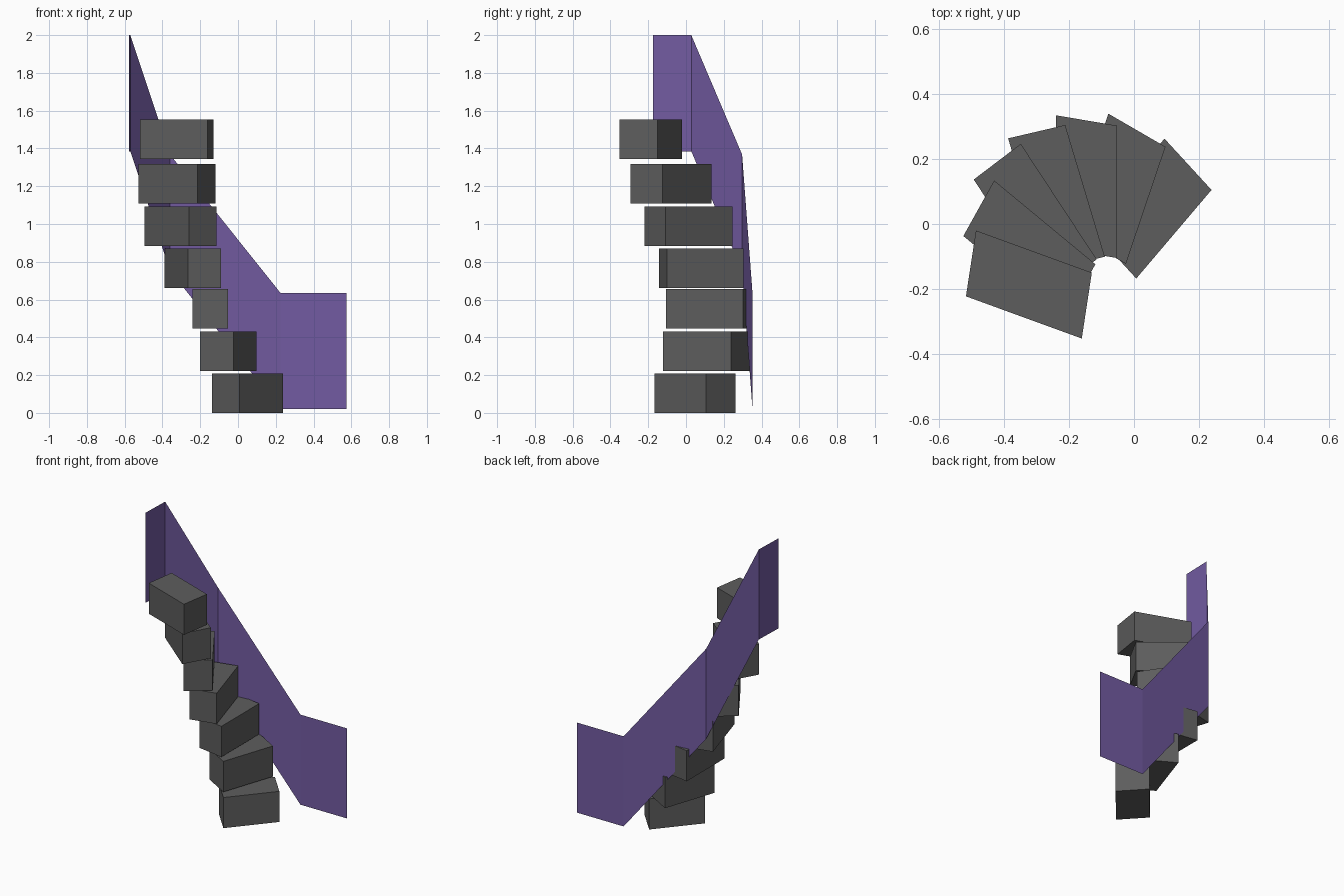
import bpy

if "Cube" in bpy.data.objects:
    bpy.data.objects.remove(bpy.data.objects["Cube"])


def make_material(name, color):
    mat = bpy.data.materials.new(name)
    mat.diffuse_color = color
    mat.use_nodes = True
    mat.node_tree.nodes["Principled BSDF"].inputs["Base Color"].default_value = mat.diffuse_color
    return mat


def make_object(name, verts, faces, mat):
    mesh = bpy.data.meshes.new(name)
    mesh.from_pydata(verts, [], faces)
    mesh.materials.append(mat)
    obj = bpy.data.objects.new(name, mesh)
    bpy.context.collection.objects.link(obj)
    return obj


stone = make_material("dark_grey", (0.11, 0.11, 0.11, 1))
purple = make_material("purple", (0.17, 0.105, 0.36, 1))

# Winding steps: bottom z, inner front corner, long edge, short edge
STEP_HEIGHT = 0.209
steps = [
    (0.000, (0.007, -0.168), (0.232, 0.273), (-0.145, 0.158)),
    (0.221, (-0.025, -0.123), (0.122, 0.361), (-0.176, 0.102)),
    (0.446, (-0.052, -0.105), (0.000, 0.408), (-0.188, 0.032)),
    (0.660, (-0.090, -0.101), (-0.122, 0.406), (-0.176, -0.041)),
    (0.884, (-0.115, -0.109), (-0.234, 0.356), (-0.145, -0.110)),
    (1.109, (-0.119, -0.124), (-0.312, 0.258), (-0.095, -0.171)),
    (1.345, (-0.130, -0.150), (-0.357, 0.130), (-0.031, -0.203)),
]
for i, (z, (x, y), (lx, ly), (sx, sy)) in enumerate(steps):
    plan = [(x, y), (x + lx, y + ly), (x + lx + sx, y + ly + sy), (x + sx, y + sy)]
    # Keep the outline anticlockwise so faces point outwards
    if lx * sy - ly * sx < 0:
        plan.reverse()
    verts = [(px, py, h) for h in (z, z + STEP_HEIGHT) for px, py in plan]
    faces = [(3, 2, 1, 0), (4, 5, 6, 7)]
    faces += [(k, (k + 1) % 4, (k + 1) % 4 + 4, k + 4) for k in range(4)]
    make_object(f"step_{i + 1}", verts, faces, stone)

# Thin side wall: a folded strip of constant height that climbs with the steps
WALL_HEIGHT = 0.615
path = [
    (0.575, 0.352, 0.02),
    (0.225, 0.352, 0.02),
    (-0.360, 0.297, 0.753),
    (-0.570, 0.028, 1.385),
    (-0.576, -0.175, 1.385),
]
verts = [(x, y, z + dz) for dz in (0, WALL_HEIGHT) for x, y, z in path]
n = len(path)
faces = [(k + 1, k, k + n, k + n + 1) for k in range(n - 1)]
make_object("side_wall", verts, faces, purple)
